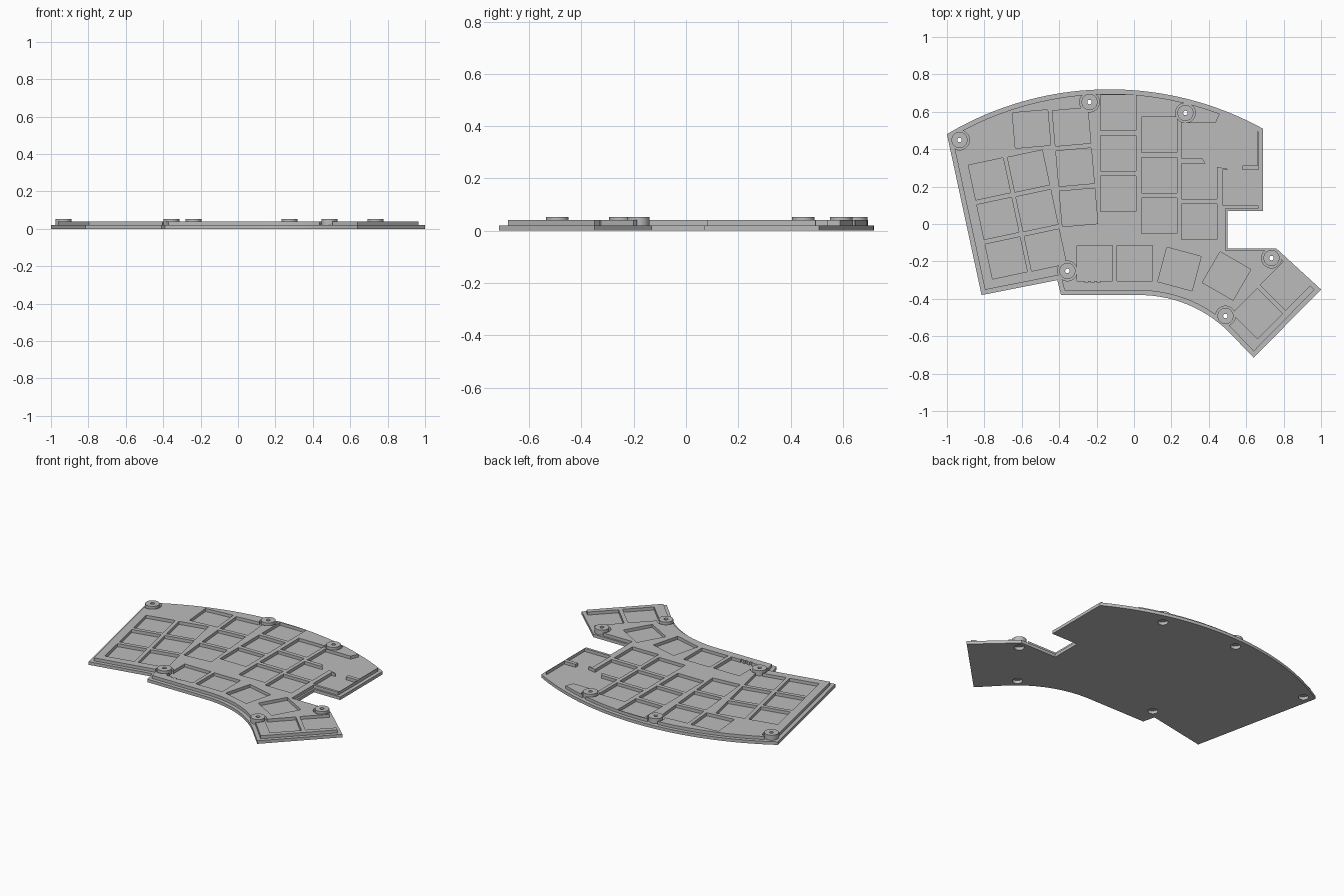
import bpy, bmesh
from math import sin, cos, pi, radians, atan2
from mathutils import Vector, Matrix

cube = bpy.data.objects.get("Cube")
if cube:
    bpy.data.objects.remove(cube)

BASE_TOP, PLATE_TOP, BOSS_TOP = 0.02, 0.04, 0.053
KEY, PITCH = 0.19, 0.216

grey = bpy.data.materials.new("plain grey")
grey.use_nodes = True
colour = (0.5, 0.5, 0.5, 1)
grey.diffuse_color = colour
grey.node_tree.nodes["Principled BSDF"].inputs["Base Color"].default_value = colour


def arc(centre, radius, start, end, steps):
    """Points along a circular arc, angles in radians."""
    return [Vector((centre[0] + radius * cos(start + (end - start) * i / steps),
                    centre[1] + radius * sin(start + (end - start) * i / steps)))
            for i in range(steps + 1)]


def add_prism(bm, points, low, high):
    """Closed slab over a counter-clockwise polygon."""
    bottom = [bm.verts.new((p[0], p[1], low)) for p in points]
    top = [bm.verts.new((p[0], p[1], high)) for p in points]
    bm.faces.new(bottom[::-1])
    bm.faces.new(top)
    for i in range(len(points)):
        j = (i + 1) % len(points)
        bm.faces.new((bottom[i], bottom[j], top[j], top[i]))


def make_object(name, bm):
    bmesh.ops.recalc_face_normals(bm, faces=bm.faces)
    mesh = bpy.data.meshes.new(name)
    bm.to_mesh(mesh)
    bm.free()
    mesh.materials.append(grey)
    obj = bpy.data.objects.new(name, mesh)
    bpy.context.collection.objects.link(obj)
    return obj


def cut(target, cutter):
    """Subtract the cutter, keep the result and drop the cutter."""
    cutter.hide_render = True
    mod = target.modifiers.new("cut", 'BOOLEAN')
    mod.operation, mod.solver, mod.use_self = 'DIFFERENCE', 'EXACT', True
    mod.object = cutter
    graph = bpy.context.evaluated_depsgraph_get()
    mesh = bpy.data.meshes.new_from_object(target.evaluated_get(graph))
    target.modifiers.clear()
    target.data = mesh
    bpy.data.objects.remove(cutter)


def inset(points, distances):
    """Move every edge of a counter-clockwise polygon inwards and rejoin them."""
    lines = []
    for i, p in enumerate(points):
        d = (points[(i + 1) % len(points)] - p).normalized()
        n = Vector((-d.y, d.x))
        lines.append((n, n.dot(p) + distances[i]))
    result = []
    for i in range(len(points)):
        (a, s), (b, t) = lines[i - 1], lines[i]
        det = a.x * b.y - a.y * b.x
        result.append(Vector(((s * b.y - t * a.y) / det, (a.x * t - b.x * s) / det)))
    return result


# Outline, counter-clockwise from the outer left corner
inner_curve = arc((0.03, -1.056), 0.676, pi / 2, pi / 4, 14)
centre = Vector((-0.13, -0.98))
first = atan2(0.51 - centre.y, 0.69 - centre.x)
last = atan2(0.48 - centre.y, -1 - centre.x)
back_curve = arc(centre, 1.70, first, last, 40)
corners = [(0.64, -0.715), (1, -0.35), (0.76, -0.13), (0.5, -0.13), (0.5, 0.07), (0.69, 0.07)]
outline = [Vector(p) for p in ((-0.815, -0.38), (-0.41, -0.3), (-0.39, -0.38))]
outline += inner_curve + [Vector(p) for p in corners] + back_curve
notch = outline.index(Vector(corners[2]))
margins = [0.012 if notch <= i < notch + 3 else 0.024 for i in range(len(outline))]

bosses = [(-0.933, 0.449), (-0.238, 0.652), (0.275, 0.594),
          (-0.356, -0.251), (0.735, -0.182), (0.489, -0.492)]

# Base plate with screw recesses on its underside
bm = bmesh.new()
add_prism(bm, outline, 0, BASE_TOP)
base = make_object("base_plate", bm)
bm = bmesh.new()
for c in bosses:
    add_prism(bm, arc(c, 0.03, 0, 2 * pi, 32)[:-1], -0.1, 0.1)
cut(base, make_object("recess_cutter", bm))

# Upper plate
bm = bmesh.new()
add_prism(bm, inset(outline, margins), BASE_TOP, PLATE_TOP)
plate = make_object("switch_plate", bm)

# Key columns: x and y of the rear key, tilt in degrees, number of keys
columns = [(-0.083, 0.594, 0, 3), (0.136, 0.476, 0, 3), (0.35, 0.444, 0, 3),
           (0.57, 0.193, 0, 1), (-0.334, 0.519, 5, 3), (-0.548, 0.508, 5, 1),
           (-0.564, 0.283, 12, 3), (-0.773, 0.241, 12, 3),
           (-0.211, -0.209, 0, 1), (0.003, -0.209, 0, 1), (0.243, -0.241, -15, 1),
           (0.495, -0.278, -30, 1), (0.66, -0.479, -45, 1), (0.81, -0.326, -45, 1)]
bm = bmesh.new()
h = KEY / 2
for x, y, tilt, count in columns:
    turn = Matrix.Rotation(radians(tilt), 2)
    for k in range(count):
        square = [Vector((sx * h, sy * h - k * PITCH))
                  for sx, sy in ((-1, -1), (1, -1), (1, 1), (-1, 1))]
        add_prism(bm, [Vector((x, y)) + turn @ p for p in square], 0, 0.1)
cut(plate, make_object("key_cutter", bm))

# Controller bay in the rear left corner, open to the back
bay = [(0.463, 0.6), (0.436, 0.54), (0.36, 0.538), (0.366, 0.347), (0.393, 0.31),
       (0.446, 0.305), (0.5, 0.295), (0.5, 0.26), (0.58, 0.26), (0.58, 0.313),
       (0.661, 0.313), (0.661, 0.8), (0.5, 0.8)]
bm = bmesh.new()
add_prism(bm, bay, 0, 0.1)
cut(plate, make_object("bay_cutter", bm))

# Clearance around the bosses, and three pin slots by a thumb key
bm = bmesh.new()
for c in bosses:
    add_prism(bm, arc(c, 0.053, 0, 2 * pi, 40)[:-1], 0, 0.1)
for k in range(3):
    x = -0.262 + k * 0.032
    add_prism(bm, [(x, -0.312), (x + 0.016, -0.312), (x + 0.016, -0.29), (x, -0.29)], 0, 0.1)
cut(plate, make_object("clearance_cutter", bm))

# Screw bosses: rings turned from a rectangular section
for i, c in enumerate(bosses):
    bm = bmesh.new()
    section = [(0.012, BASE_TOP), (0.043, BASE_TOP), (0.043, BOSS_TOP), (0.012, BOSS_TOP)]
    verts = [bm.verts.new((r, 0, z)) for r, z in section]
    edges = [bm.edges.new((verts[k], verts[(k + 1) % 4])) for k in range(4)]
    bmesh.ops.spin(bm, geom=verts + edges, axis=(0, 0, 1), cent=(0, 0, 0),
                   angle=2 * pi, steps=40, use_merge=True)
    bmesh.ops.remove_doubles(bm, verts=bm.verts, dist=0.0001)
    boss = make_object(f"screw_boss_{i + 1}", bm)
    boss.location = (c[0], c[1], 0)

# Smooth the curves, keep the edges crisp
bpy.ops.object.select_all(action='DESELECT')
for obj in bpy.context.collection.objects:
    if obj.type == 'MESH' and obj.data.materials and obj.data.materials[0] == grey:
        obj.select_set(True)
        bpy.context.view_layer.objects.active = obj
bpy.ops.object.shade_smooth_by_angle(angle=radians(30))
